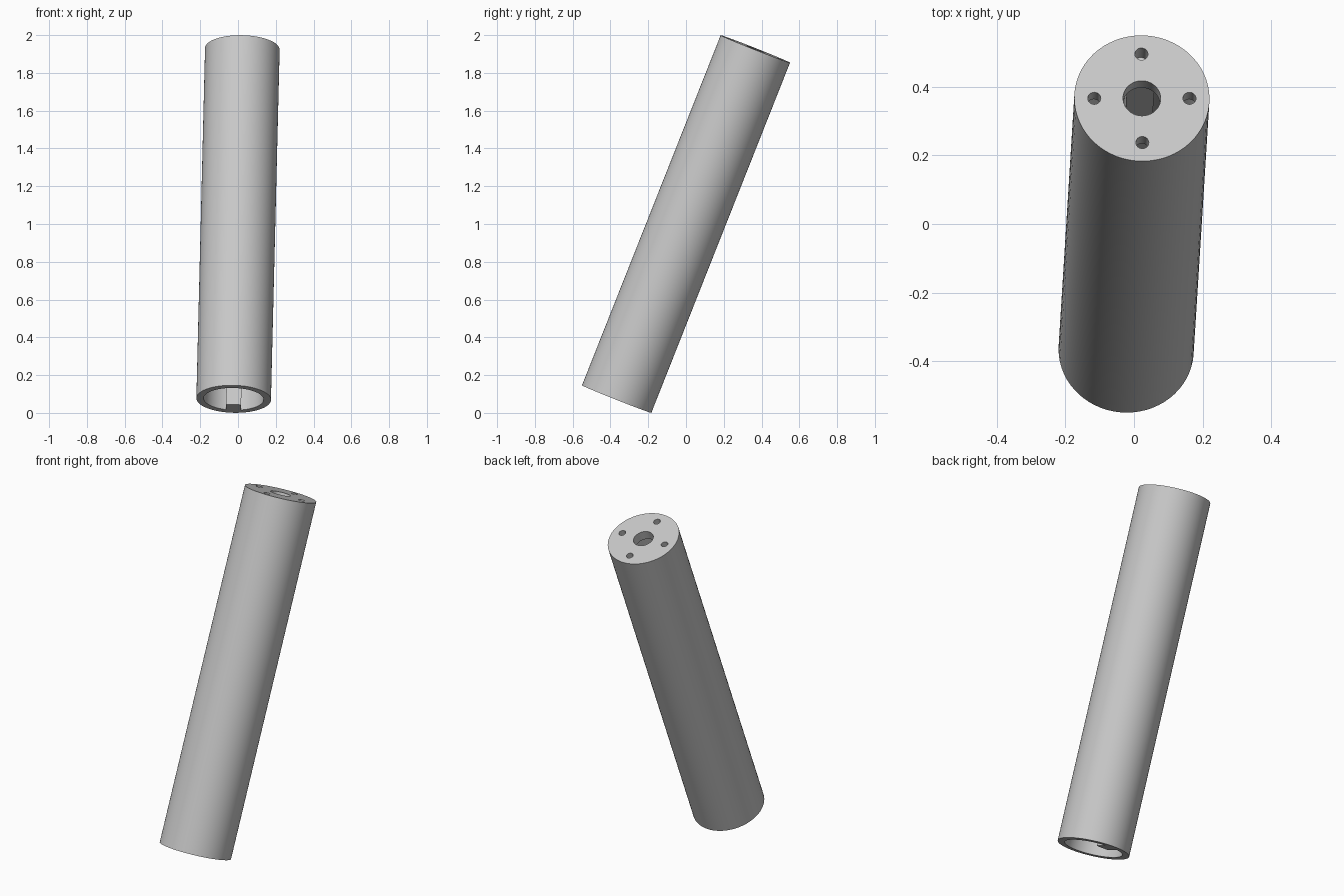
import bpy
from math import radians, cos, sin, pi

cube = bpy.data.objects.get("Cube")
if cube:
    bpy.data.objects.remove(cube, do_unlink=True)

LENGTH, RADIUS, BORE = 1.994, 0.1975, 0.159
PLATE = 0.055                       # thickness of the closed top end
TOP, BOTTOM = LENGTH / 2, -LENGTH / 2

grey = bpy.data.materials.new("plain grey")
grey.use_nodes = True
colour = (0.58, 0.58, 0.58, 1)
grey.diffuse_color = colour
grey.node_tree.nodes["Principled BSDF"].inputs["Base Color"].default_value = colour


def cylinder(name, radius, z0, z1, x=0, y=0, sides=64):
    bpy.ops.mesh.primitive_cylinder_add(vertices=sides, radius=radius, depth=z1 - z0,
                                        location=(x, y, (z0 + z1) / 2))
    obj = bpy.context.object
    obj.name = name
    obj.data.materials.append(grey)
    return obj


def combine(target, tool, operation):
    mod = target.modifiers.new("combine", "BOOLEAN")
    mod.operation, mod.solver, mod.object = operation, "EXACT", tool
    bpy.ops.object.select_all(action="DESELECT")
    bpy.context.view_layer.objects.active = target
    target.select_set(True)
    bpy.ops.object.modifier_apply(modifier=mod.name)
    bpy.data.objects.remove(tool, do_unlink=True)


# Tube body, open at the bottom
tube = cylinder("tube_body", RADIUS, BOTTOM, TOP)
combine(tube, cylinder("bore", BORE, BOTTOM - 0.1, TOP - PLATE), "DIFFERENCE")

# Key rib running along the inside of the back wall
bpy.ops.mesh.primitive_cube_add(size=1, location=(0, 0.125, -PLATE / 4))
rib = bpy.context.object
rib.scale = (0.08, 0.09, LENGTH - PLATE / 2)
rib.data.materials.append(grey)
combine(tube, rib, "UNION")

# Centre hole and four screw holes through the end plate
combine(tube, cylinder("centre_hole", 0.055, TOP - PLATE - 0.02, TOP + 0.1, sides=48), "DIFFERENCE")
for i in range(4):
    a = i * pi / 2
    hole = cylinder("screw_hole", 0.019, TOP - PLATE - 0.02, TOP + 0.1,
                    0.139 * cos(a), 0.139 * sin(a), 24)
    combine(tube, hole, "DIFFERENCE")

# Smooth the walls and lean the tube
bpy.ops.object.shade_smooth_by_angle(angle=radians(30))
tube.rotation_euler = (radians(-21.6), radians(1.42), 0)
tube.location = (0, 0, 1)
